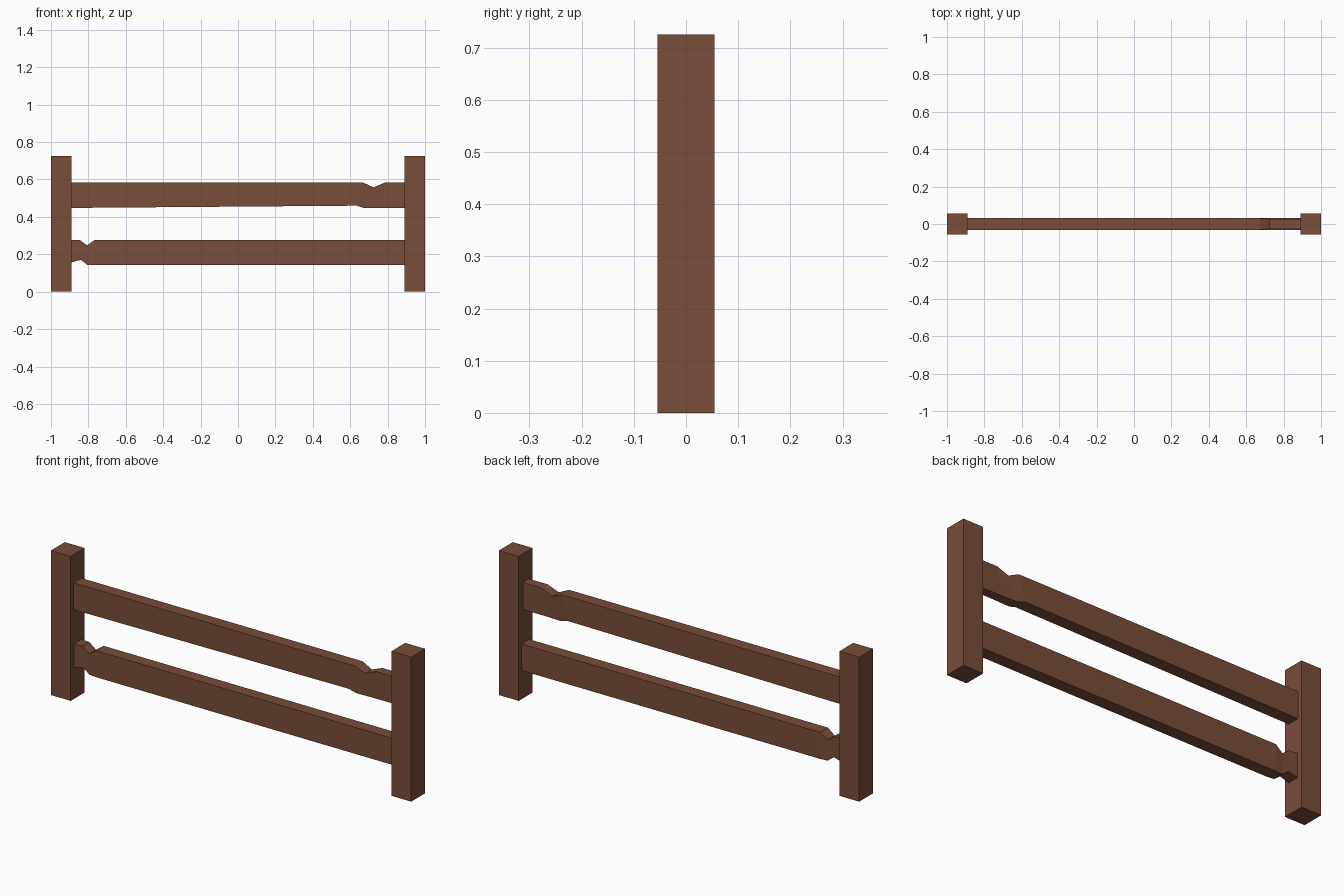
import bpy
import bmesh

if "Cube" in bpy.data.objects:
    bpy.data.objects.remove(bpy.data.objects["Cube"])

wood = bpy.data.materials.new("brown_wood")
wood.diffuse_color = (0.19, 0.075, 0.042, 1)
wood.use_nodes = True
wood.node_tree.nodes["Principled BSDF"].inputs["Base Color"].default_value = wood.diffuse_color


def finish(name, bm):
    bmesh.ops.recalc_face_normals(bm, faces=bm.faces)
    mesh = bpy.data.meshes.new(name)
    bm.to_mesh(mesh)
    bm.free()
    mesh.materials.append(wood)
    obj = bpy.data.objects.new(name, mesh)
    bpy.context.collection.objects.link(obj)


def post(name, x):
    bm = bmesh.new()
    bmesh.ops.create_cube(bm, size=1)
    for v in bm.verts:
        v.co = (x + v.co.x * 0.11, v.co.y * 0.11, (v.co.z + 0.5) * 0.725)
    finish(name, bm)


def rail(name, sections):
    """Loft through sections: bottom x, bottom z, top x, top z, half depth."""
    bm = bmesh.new()
    rings = []
    for xb, zb, xt, zt, d in sections:
        pts = [(xb, -d, zb), (xb, d, zb), (xt, d, zt), (xt, -d, zt)]
        rings.append([bm.verts.new(p) for p in pts])
    for a, b in zip(rings, rings[1:]):
        for i in range(4):
            j = (i + 1) % 4
            bm.faces.new((a[i], a[j], b[j], b[i]))
    bm.faces.new(rings[0])
    bm.faces.new(rings[-1])
    finish(name, bm)


# Square posts
post("left_post", -0.945)
post("right_post", 0.945)

# Upper rail, chipped near the right end
rail("upper_rail", [
    (-0.89, 0.448, -0.89, 0.583, 0.031),
    (0.635, 0.46, 0.67, 0.583, 0.031),
    (0.675, 0.447, 0.725, 0.558, 0.027),
    (0.76, 0.447, 0.785, 0.583, 0.024),
    (0.89, 0.447, 0.89, 0.583, 0.023),
])

# Lower rail, chipped near the left end
rail("lower_rail", [
    (-0.89, 0.157, -0.89, 0.276, 0.03),
    (-0.84, 0.17, -0.845, 0.276, 0.028),
    (-0.805, 0.143, -0.807, 0.248, 0.027),
    (-0.77, 0.143, -0.767, 0.276, 0.031),
    (0.89, 0.143, 0.89, 0.276, 0.031),
])
